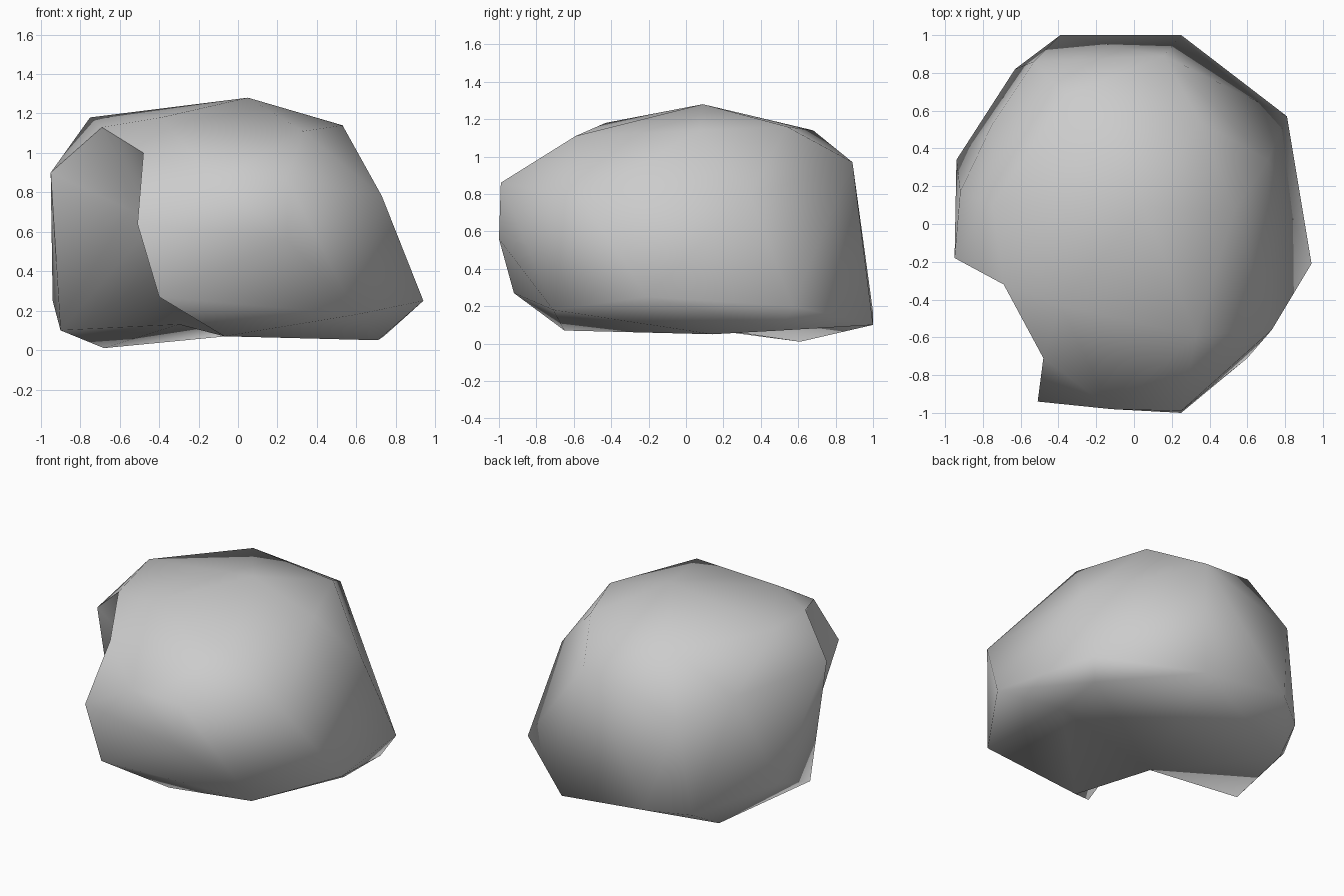
import bpy
import bmesh

default_cube = bpy.data.objects.get("Cube")
if default_cube:
    bpy.data.objects.remove(default_cube, do_unlink=True)

# Main corners of the boulder, grouped by region
crown = [(.05, .09, 1.28), (-.39, -.43, 1.18), (-.75, .1, 1.18), (.35, .54, 1.16),
         (.53, .07, 1.14), (-.36, .68, 1.14), (.33, -.59, 1.11)]
front = [(-.12, -.98, .86), (.25, -.99, .86), (.25, -1, .56), (.6, -.71, .18)]
left_side = [(.73, -.56, .78), (.71, .34, .79), (.94, -.21, .25), (.81, .57, .2)]
back = [(.16, .89, .97), (-.53, .86, .77), (-.63, .82, .13), (-.39, 1, .17)]
right_side = [(-.92, .17, .92), (-.75, .53, .87), (-.94, .34, .25)]
base = [(.71, .14, .05), (.74, .5, .07), (.25, 1, .1), (-.68, .61, .01)]

# Rim of the cleft, from the right lobe's foot over the top to the front lobe's foot
cleft_rim = [(-.9, -.07, .1), (-.95, -.18, .9), (-.69, -.32, 1.13), (-.48, -.71, 1),
             (-.51, -.94, .64), (-.4, -.92, .27), (-.07, -.65, .07)]
cleft_middle = (-.42, -.29, .65)
cleft_foot = (-.3, -.2, .13)
BASE_HEIGHT = .14


def is_low(vert):
    return vert.co.z < BASE_HEIGHT


bm = bmesh.new()
for corner in crown + front + left_side + back + right_side + base:
    bm.verts.new(corner)
rim = [bm.verts.new(corner) for corner in cleft_rim]

# Faceted outer skin
bmesh.ops.convex_hull(bm, input=list(bm.verts))
loose = [v for v in bm.verts if not v.link_faces and v not in rim]
bmesh.ops.delete(bm, geom=loose, context='VERTS')

# Open the cleft and the underside
opened = [f for f in bm.faces
          if all(v in rim for v in f.verts) or all(is_low(v) for v in f.verts)]
bmesh.ops.delete(bm, geom=opened, context='FACES')

# Close them again with faces that run inward to the valley of the cleft
middle = bm.verts.new(cleft_middle)
foot = bm.verts.new(cleft_foot)
for edge in [e for e in bm.edges if e.is_boundary]:
    a, b = edge.verts
    underside = is_low(a) and is_low(b)
    edge.smooth = underside  # the lip of the cleft stays crisp
    bm.faces.new((a, b, foot if underside else middle))
for end in (rim[0], rim[-1]):
    bm.faces.new((end, foot, middle))
bmesh.ops.recalc_face_normals(bm, faces=list(bm.faces))
for face in bm.faces:
    face.smooth = True

mesh = bpy.data.meshes.new("boulder")
bm.to_mesh(mesh)
bm.free()
boulder = bpy.data.objects.new("boulder", mesh)
bpy.context.collection.objects.link(boulder)

# Plain stone colour
stone = bpy.data.materials.new("grey_stone")
stone.use_nodes = True
colour = (.6, .6, .6, 1)
stone.diffuse_color = colour
for node in stone.node_tree.nodes:
    if node.type == 'BSDF_PRINCIPLED':
        node.inputs["Base Color"].default_value = colour
mesh.materials.append(stone)
